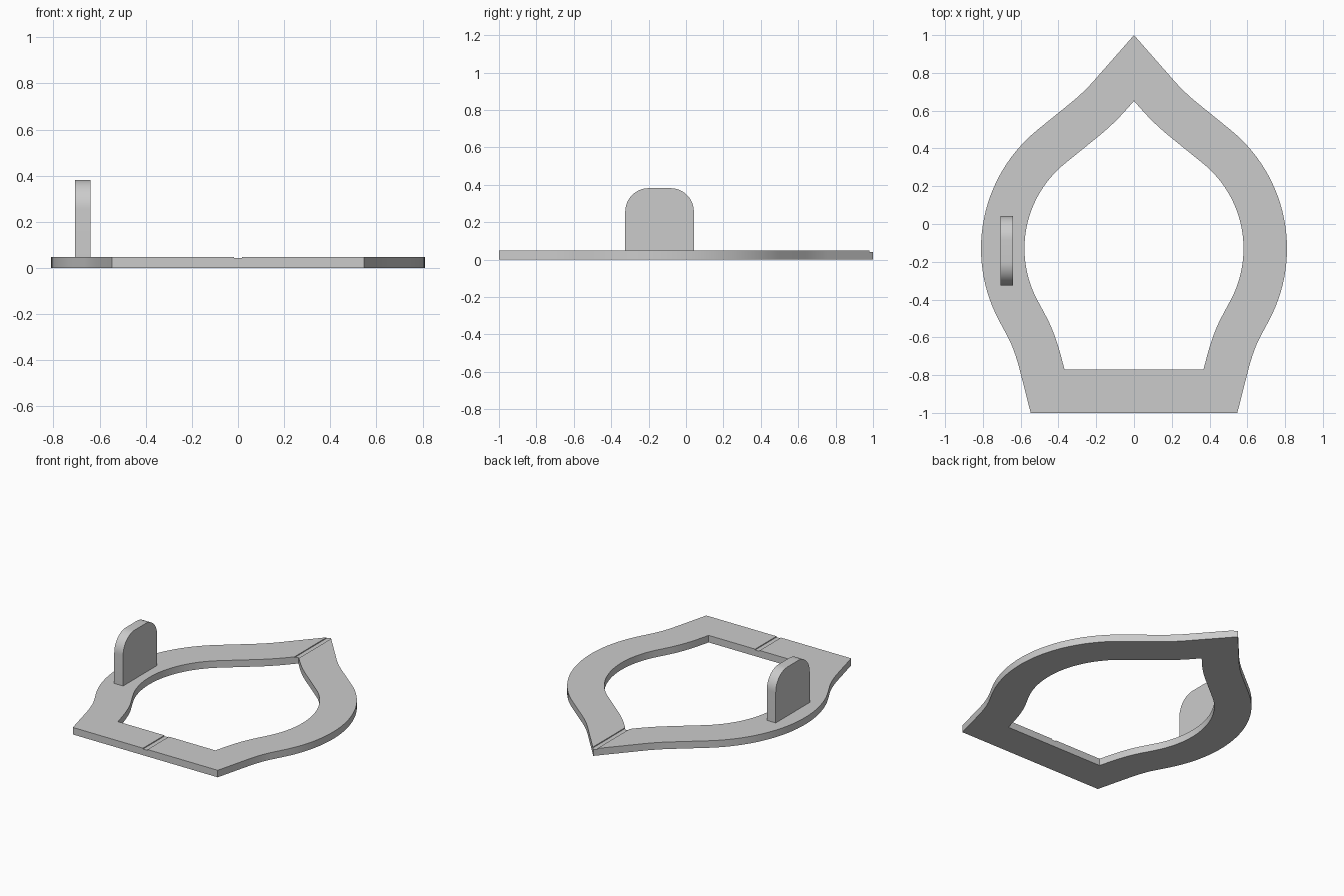
import bpy, bmesh
from math import sin, cos, radians, pi
from mathutils import Vector

if "Cube" in bpy.data.objects:
    bpy.data.objects.remove(bpy.data.objects["Cube"])

T = 0.048       # plate thickness
BAND = 0.23     # width of the frame band


def finish(bm, name):
    bmesh.ops.recalc_face_normals(bm, faces=bm.faces)
    mesh = bpy.data.meshes.new(name)
    bm.to_mesh(mesh)
    bm.free()
    ob = bpy.data.objects.new(name, mesh)
    bpy.context.collection.objects.link(ob)
    return ob


def smooth(ob):
    bpy.ops.object.select_all(action='DESELECT')
    ob.select_set(True)
    bpy.context.view_layer.objects.active = ob
    bpy.ops.object.shade_smooth_by_angle(angle=radians(25))


def fillet(a, b, c, n=8):
    a, b, c = Vector(a), Vector(b), Vector(c)
    return [a * (1 - t) ** 2 + b * 2 * t * (1 - t) + c * t * t
            for t in (i / n for i in range(n + 1))]


def inset(loop, d):
    """Offset a clockwise closed loop inwards with mitred corners."""
    out = []
    for i, p in enumerate(loop):
        u = (p - loop[i - 1]).normalized()
        v = (loop[(i + 1) % len(loop)] - p).normalized()
        n1, n2 = Vector((u.y, -u.x)), Vector((v.y, -v.x))
        out.append(p + (n1 + n2) * d / (1 + n1.dot(n2)))
    return out


# Right half of the outline: point, ogee curve, round side, flared foot
half = fillet((0.21, 0.761), (0.265, 0.698), (0.335, 0.641))
half += [Vector((0.81 * cos(radians(a)), -0.13 + 0.81 * sin(radians(a))))
         for a in (51 - 79 * i / 28 for i in range(29))]
half += fillet((0.668, -0.598), (0.6325, -0.664), (0.603, -0.78))
half.append(Vector((0.547, -1)))
outer = [Vector((0, 1))] + half + [Vector((-p.x, p.y)) for p in reversed(half)]
inner = inset(outer, BAND)

# Flat frame
bm = bmesh.new()
rings = [[bm.verts.new((p.x, p.y, z)) for p in loop]
         for loop, z in ((outer, 0), (outer, T), (inner, T), (inner, 0))]
n = len(outer)
for r in range(4):
    a, b = rings[r], rings[(r + 1) % 4]
    for i in range(n):
        j = (i + 1) % n
        bm.faces.new((a[i], a[j], b[j], b[i]))
frame = finish(bm, "frame")

# Shallow centre groove cut into the top of the frame
bm = bmesh.new()
bmesh.ops.create_cube(bm, size=1)
bmesh.ops.scale(bm, vec=(0.034, 2.4, 0.1), verts=bm.verts)
bmesh.ops.translate(bm, vec=(0, 0, T - 0.006 + 0.05), verts=bm.verts)
cutter = finish(bm, "groove_cutter")
cutter.hide_render = True
mod = frame.modifiers.new("groove", 'BOOLEAN')
mod.operation = 'DIFFERENCE'
mod.solver = 'EXACT'
mod.object = cutter
bpy.context.view_layer.objects.active = frame
bpy.ops.object.modifier_apply(modifier=mod.name)
bpy.data.objects.remove(cutter)
smooth(frame)

# Upright tab with rounded top corners
y0, y1, top, r = -0.325, 0.042, 0.382, 0.125
prof = [(y0, T), (y1, T)]
for cy, start in ((y1 - r, 0), (y0 + r, pi / 2)):
    prof += [(cy + r * cos(start + pi / 2 * i / 12),
              top - r + r * sin(start + pi / 2 * i / 12)) for i in range(13)]
bm = bmesh.new()
face = bm.faces.new([bm.verts.new((-0.707, y, z)) for y, z in prof])
ext = bmesh.ops.extrude_face_region(bm, geom=[face], use_keep_orig=True)
bmesh.ops.translate(bm, vec=(0.067, 0, 0),
                    verts=[v for v in ext['geom'] if isinstance(v, bmesh.types.BMVert)])
smooth(finish(bm, "upright_tab"))
